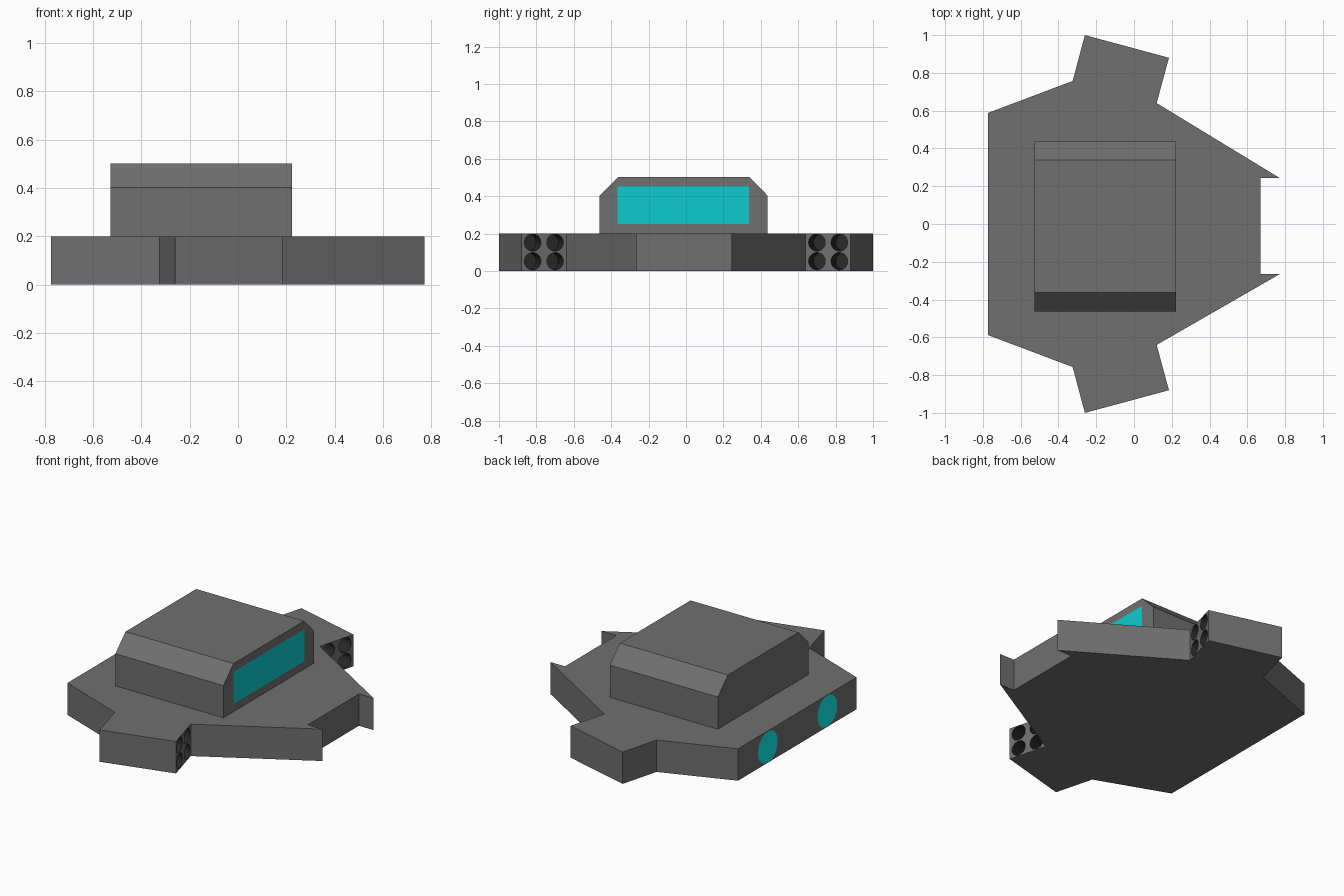
import bpy, bmesh
from mathutils import Vector, Matrix

if "Cube" in bpy.data.objects:
    bpy.data.objects.remove(bpy.data.objects["Cube"])


def material(name, color):
    m = bpy.data.materials.new(name)
    m.diffuse_color = color
    m.use_nodes = True
    m.node_tree.nodes["Principled BSDF"].inputs["Base Color"].default_value = m.diffuse_color
    return m


grey = material("hull_grey", (0.16, 0.16, 0.16, 1))
cyan = material("window_cyan", (0.004, 0.6, 0.63, 1))
glow = material("engine_cyan", (0.004, 0.85, 0.85, 1))
dark = material("tube_dark", (0.022, 0.022, 0.022, 1))


def finish(name, bm, mats=(), fix_normals=True):
    if fix_normals:
        bmesh.ops.recalc_face_normals(bm, faces=bm.faces[:])
    me = bpy.data.meshes.new(name)
    bm.to_mesh(me)
    bm.free()
    ob = bpy.data.objects.new(name, me)
    bpy.context.collection.objects.link(ob)
    for m in mats:
        me.materials.append(m)
    return ob


def prism(name, points, direction, mats=()):
    bm = bmesh.new()
    face = bm.faces.new([bm.verts.new(p) for p in points])
    ext = bmesh.ops.extrude_face_region(bm, geom=[face], use_keep_orig=True)
    verts = [g for g in ext["geom"] if isinstance(g, bmesh.types.BMVert)]
    bmesh.ops.translate(bm, vec=direction, verts=verts)
    return finish(name, bm, mats)


# Hull plate with side pods and front prongs
left = [(-0.773, 0.588), (-0.325, 0.757), (-0.26, 1.0), (0.185, 0.88),
        (0.12, 0.64), (0.772, 0.243), (0.67, 0.243)]
right = [(x, -y) for x, y in reversed(left)]
right[0], right[1] = (0.67, -0.265), (0.772, -0.265)
hull = prism("hull", [(x, y, 0) for x, y in left + right], (0, 0, 0.2), [grey, dark])

# Launch tubes bored into the pod faces, four per pod
bm = bmesh.new()
depth, radius = 0.1, 0.046
for s in (1, -1):
    a, b = Vector((0.12, 0.64 * s, 0)), Vector((0.185, 0.88 * s, 0))
    d = (b - a).normalized()
    normal = Vector((d.y * s, -d.x * s, 0))
    rot = normal.to_track_quat('Z', 'Y').to_matrix().to_4x4()
    for t in (0.25, 0.75):
        for z in (0.052, 0.152):
            c = a.lerp(b, t) + Vector((0, 0, z))
            bmesh.ops.create_cone(bm, cap_ends=True, segments=32, radius1=radius,
                                  radius2=radius, depth=depth * 2,
                                  matrix=Matrix.Translation(c) @ rot)
for f in bm.faces:
    f.material_index = 1
cutter = finish("tube_cutter", bm, [grey, dark])
cutter.hide_render = True
cutter.hide_viewport = True
mod = hull.modifiers.new("launch_tubes", 'BOOLEAN')
mod.operation = 'DIFFERENCE'
mod.solver = 'EXACT'
mod.object = cutter

# Cabin with bevelled shoulders
profile = [(-0.463, 0.2), (-0.463, 0.402), (-0.363, 0.502),
           (0.338, 0.502), (0.437, 0.402), (0.437, 0.2)]
prism("cabin", [(-0.527, y, z) for y, z in profile], (0.75, 0, 0), [grey])

# Windscreen panel
bm = bmesh.new()
bm.faces.new([bm.verts.new((0.225, y, z)) for y, z in
              ((-0.365, 0.25), (0.337, 0.25), (0.337, 0.452), (-0.365, 0.452))])
finish("windscreen", bm, [cyan], False)

# Rear engine discs
for i, y in enumerate((0.295, -0.295)):
    bm = bmesh.new()
    bmesh.ops.create_circle(bm, cap_ends=True, segments=32, radius=0.098,
                            matrix=Matrix.Translation((-0.775, y, 0.1))
                            @ Matrix.Rotation(-1.5707963, 4, 'Y'))
    finish("engine_disc_%d" % (i + 1), bm, [glow], False)
